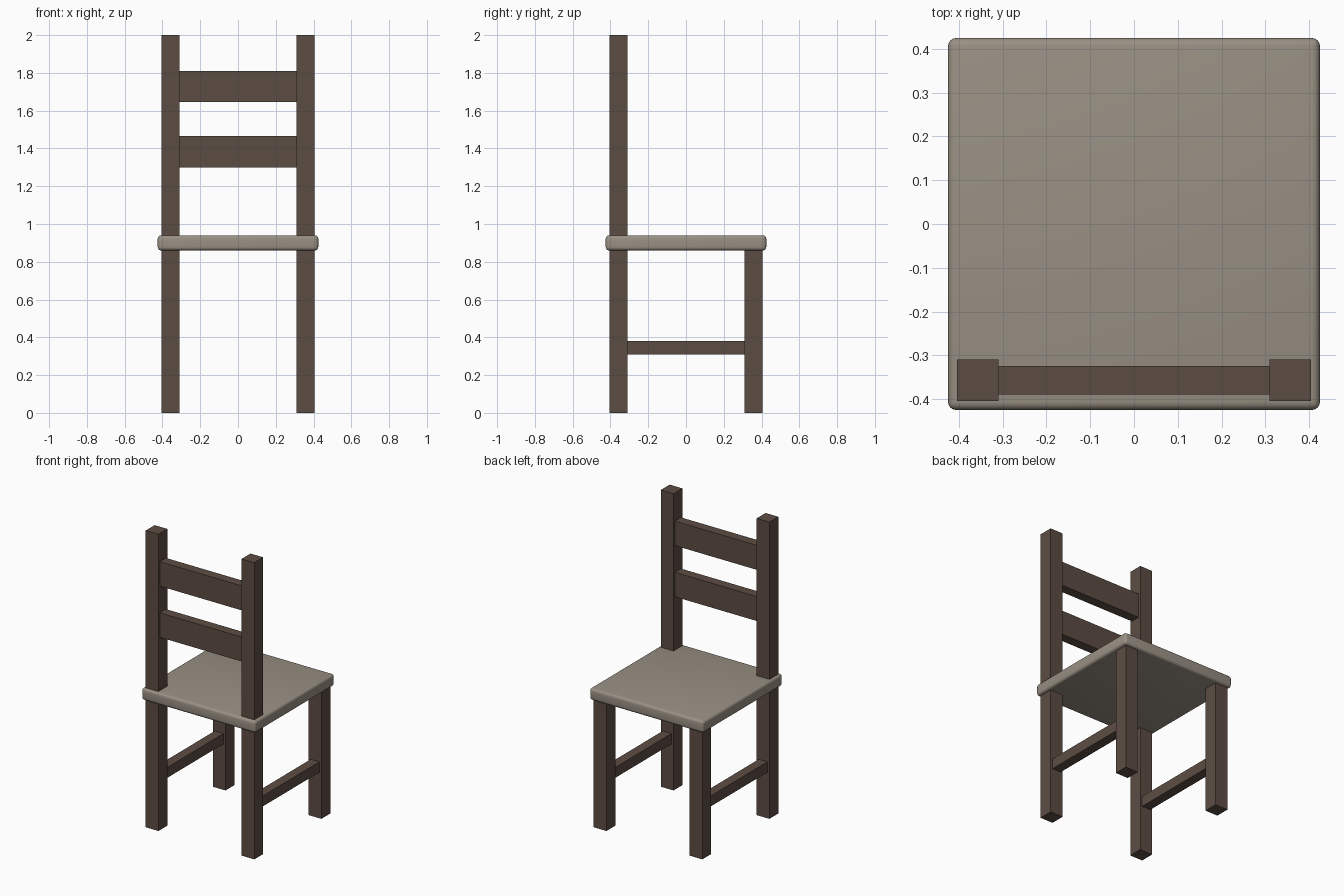
import bpy

cube = bpy.data.objects.get("Cube")
if cube:
    bpy.data.objects.remove(cube, do_unlink=True)


def material(name, rgb):
    mat = bpy.data.materials.new(name)
    mat.use_nodes = True
    mat.diffuse_color = (*rgb, 1)
    mat.node_tree.nodes["Principled BSDF"].inputs["Base Color"].default_value = (*rgb, 1)
    return mat


def box(name, x, y, z, mat):
    """Box spanning the given (min, max) ranges."""
    spans = (x, y, z)
    bpy.ops.mesh.primitive_cube_add(size=1, location=[(a + b) / 2 for a, b in spans])
    obj = bpy.context.object
    obj.name = name
    obj.scale = [b - a for a, b in spans]
    bpy.ops.object.transform_apply(location=False, rotation=False, scale=True)
    obj.data.materials.append(mat)
    return obj


wood = material("dark brown wood", (0.107, 0.073, 0.055))
cushion = material("warm grey seat", (0.32, 0.28, 0.23))

INNER, OUTER = 0.31, 0.405     # leg extents from the centre
THIN_IN, THIN_OUT = 0.325, 0.39  # rails and slats, centred on the legs
SEAT, SEAT_LOW, SEAT_TOP = 0.425, 0.86, 0.94

# Legs, tall posts and side stretchers
for side, s in (("left", 1), ("right", -1)):
    leg_x = sorted((s * INNER, s * OUTER))
    rail_x = sorted((s * THIN_IN, s * THIN_OUT))
    box(f"{side}_back_post", leg_x, (-OUTER, -INNER), (0, 2), wood)
    box(f"{side}_short_leg", leg_x, (INNER, OUTER), (0, SEAT_LOW + 0.02), wood)
    box(f"{side}_stretcher", rail_x, (-INNER, INNER), (0.31, 0.38), wood)

# Backrest slats
for name, low, high in (("lower_slat", 1.30, 1.465), ("upper_slat", 1.645, 1.81)):
    box(name, (-INNER, INNER), (-THIN_OUT, -THIN_IN), (low, high), wood)

# Rounded seat
seat = box("seat", (-SEAT, SEAT), (-SEAT, SEAT), (SEAT_LOW, SEAT_TOP), cushion)
bevel = seat.modifiers.new("rounded edges", "BEVEL")
bevel.width = 0.018
bevel.segments = 4
bpy.ops.object.shade_smooth()
